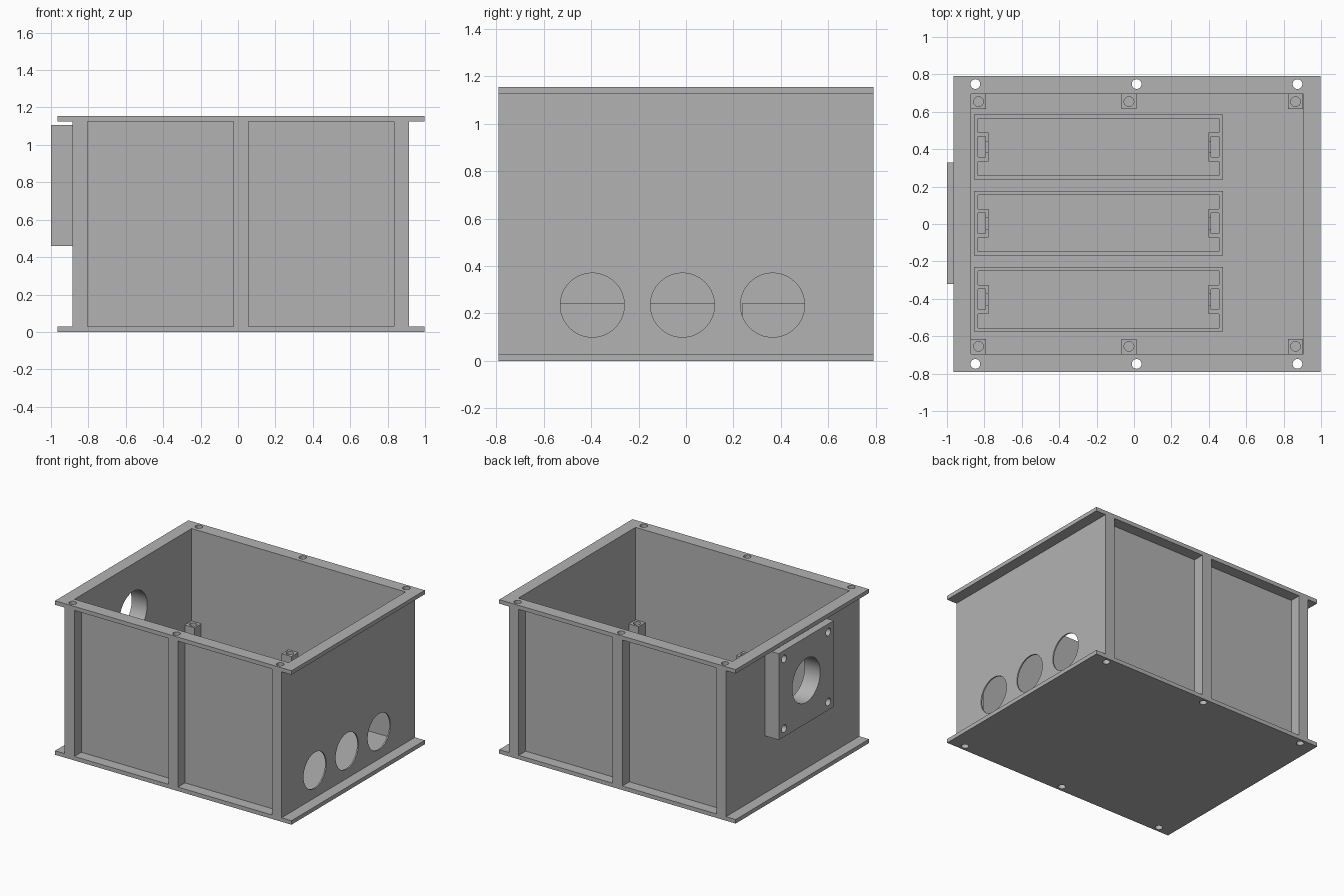
import bpy
import bmesh
from math import radians
from mathutils import Matrix, Vector

if "Cube" in bpy.data.objects:
    bpy.data.objects.remove(bpy.data.objects["Cube"])

grey = bpy.data.materials.new("plain grey")
grey.use_nodes = True
grey.diffuse_color = (0.45, 0.45, 0.45, 1)
grey.node_tree.nodes["Principled BSDF"].inputs["Base Color"].default_value = (0.45, 0.45, 0.45, 1)


def finish(name, bm):
    mesh = bpy.data.meshes.new(name)
    bm.to_mesh(mesh)
    bm.free()
    mesh.materials.append(grey)
    obj = bpy.data.objects.new(name, mesh)
    bpy.context.collection.objects.link(obj)
    return obj


def box(name, x, y, z):
    """Box from (low, high) pairs on each axis."""
    bm = bmesh.new()
    bmesh.ops.create_cube(bm, size=1)
    spans = (x, y, z)
    bmesh.ops.scale(bm, vec=Vector([s[1] - s[0] for s in spans]), verts=bm.verts)
    bmesh.ops.translate(bm, vec=Vector([(s[0] + s[1]) / 2 for s in spans]), verts=bm.verts)
    return finish(name, bm)


def rod(name, centre, radius, length, axis="z", sides=48):
    bm = bmesh.new()
    bmesh.ops.create_cone(bm, cap_ends=True, segments=sides, radius1=radius,
                          radius2=radius, depth=length)
    if axis == "x":
        bmesh.ops.rotate(bm, matrix=Matrix.Rotation(radians(90), 3, "Y"), verts=bm.verts)
    bmesh.ops.translate(bm, vec=Vector(centre), verts=bm.verts)
    return finish(name, bm)


def carve(obj, cutters):
    """Subtract the cutters, bake the result and delete them."""
    for cutter in cutters:
        cutter.hide_render = True
        mod = obj.modifiers.new("cut", "BOOLEAN")
        mod.operation = "DIFFERENCE"
        mod.solver = "EXACT"
        mod.object = cutter
    graph = bpy.context.evaluated_depsgraph_get()
    mesh = bpy.data.meshes.new_from_object(obj.evaluated_get(graph))
    obj.modifiers.clear()
    obj.data = mesh
    for cutter in cutters:
        bpy.data.objects.remove(cutter)
    bpy.ops.object.select_all(action="DESELECT")
    obj.select_set(True)
    bpy.context.view_layer.objects.active = obj
    bpy.ops.object.shade_smooth_by_angle(angle=radians(30))


FLOOR, RIM, TOP = 0.03, 1.125, 1.155
LEFT, RIGHT = -0.885, 0.915
HALF_Y = 0.79

# Housing: solid block with cavity, side recesses and rib panels removed
housing = box("housing", (-0.965, 0.997), (-HALF_Y, HALF_Y), (0, TOP))
cuts = [box("cavity", (-0.871, 0.905), (-0.694, 0.694), (FLOOR, 1.4)),
        box("recess", (-1.2, LEFT), (-1, 1), (FLOOR, RIM)),
        box("recess", (RIGHT, 1.2), (-1, 1), (FLOOR, RIM))]
for panel in ((-0.805, -0.025), (0.055, 0.835)):
    for side in (-1, 1):
        cuts.append(box("panel", panel, sorted((side * 0.707, side)), (FLOOR, RIM)))
# Bolt holes through flanges and ribs
for x in (-0.848, 0.014, 0.874):
    for y in (-0.748, 0.748):
        cuts.append(rod("bolt_hole", (x, y, 0.6), 0.026, 2, sides=32))
# Three cable ports
for y in (-0.395, -0.015, 0.365):
    cuts.append(rod("port", (0.91, y, 0.235), 0.135, 0.1, "x", 64))
cuts.append(rod("bore", (-0.9, 0.003, 0.783), 0.165, 0.3, "x", 64))
carve(housing, cuts)

# Mounting block with large bore and four blind screw holes
block = box("mounting_block", (-1, LEFT), (-0.322, 0.328), (0.46, 1.107))
cuts = [rod("bore", (-0.95, 0.003, 0.783), 0.165, 0.4, "x", 64)]
for dy in (-0.262, 0.262):
    for dz in (-0.262, 0.262):
        cuts.append(rod("screw_hole", (-1, 0.003 + dy, 0.783 + dz), 0.028, 0.18, "x", 32))
carve(block, cuts)

# Standoffs along front and back walls
for x in (-0.831, -0.027, 0.864):
    for y in (-0.654, 0.654):
        post = box("standoff", (x - 0.04, x + 0.04), (y - 0.04, y + 0.04), (FLOOR, 0.462))
        carve(post, [rod("screw_hole", (x, y, 0.46), 0.026, 0.3, sides=32)])

# Open trays with a slotted terminal bracket at each end
TRAY_TOP = 0.245
X0, X1 = -0.855, 0.475
for y in (-0.403, 0.004, 0.412):
    tray = box("tray", (X0, X1), (y - 0.173, y + 0.173), (FLOOR, TRAY_TOP))
    carve(tray, [box("hollow", (X0 + 0.02, X1 - 0.02), (y - 0.152, y + 0.152), (0.05, 0.4))])
    for end, inward in ((X0 + 0.02, 1), (X1 - 0.02, -1)):
        bracket = box("terminal_bracket", sorted((end, end + inward * 0.058)),
                      (y - 0.077, y + 0.077), (0.05, TRAY_TOP))
        carve(bracket, [
            box("slot", sorted((end - inward * 0.005, end + inward * 0.042)),
                (y - 0.055, y + 0.055), (0.07, 0.4)),
            box("window", sorted((end, end + inward * 0.1)),
                (y - 0.03, y + 0.03), (0.19, 0.4))])
